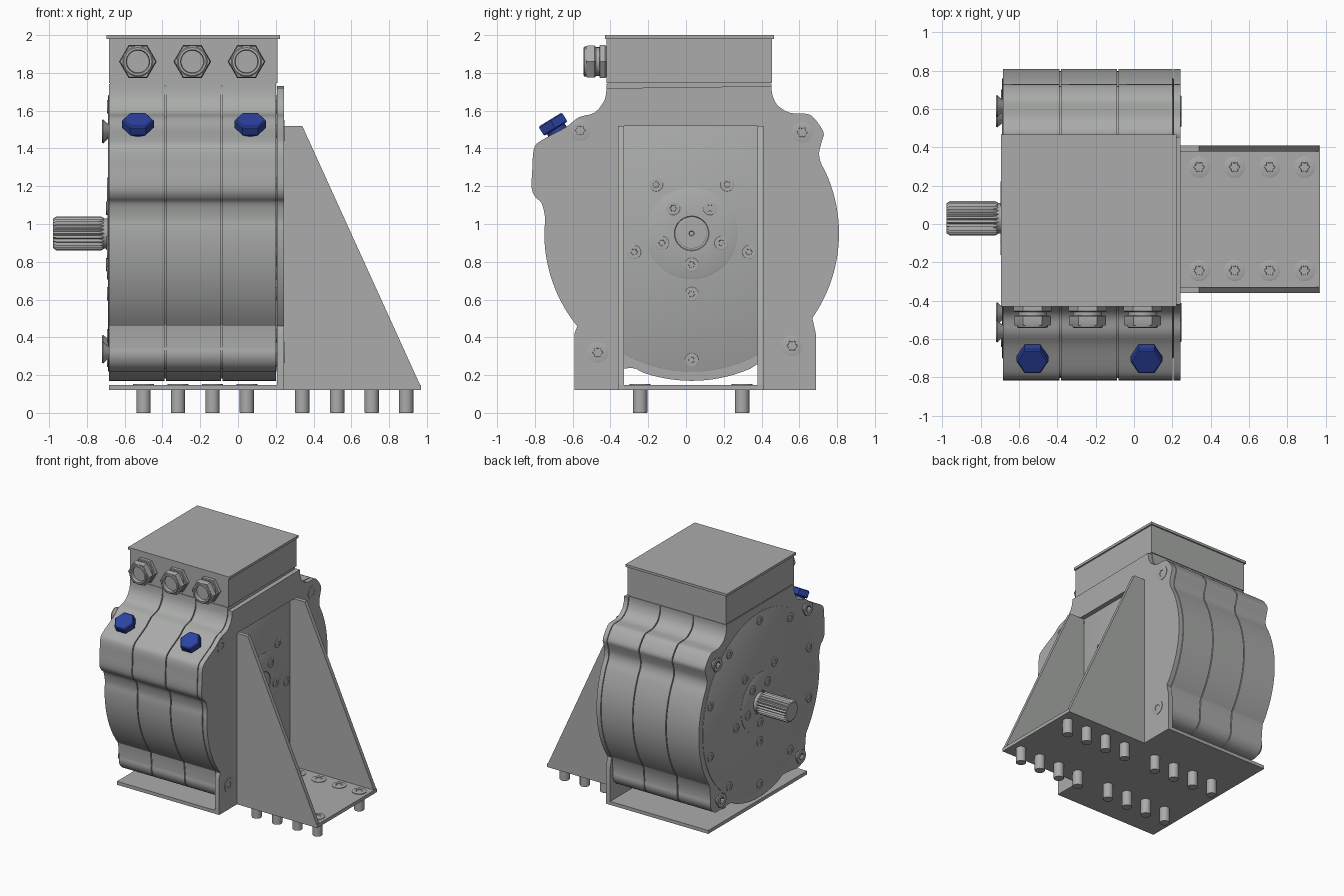
import bpy, bmesh, math
from mathutils import Vector

cube = bpy.data.objects.get("Cube")
if cube:
    bpy.data.objects.remove(cube)


def material(name, rgb):
    m = bpy.data.materials.new(name)
    m.use_nodes = True
    m.diffuse_color = (*rgb, 1)
    bsdf = m.node_tree.nodes["Principled BSDF"]
    bsdf.inputs["Base Color"].default_value = (*rgb, 1)
    bsdf.inputs["Roughness"].default_value = 0.6
    return m


GREY = material("machine grey", (0.40, 0.41, 0.40))
BLUE = material("plug blue", (0.025, 0.055, 0.36))


def finish(name, bm, mat):
    """Turn a bmesh into an object, smooth except at sharp edges."""
    bmesh.ops.recalc_face_normals(bm, faces=bm.faces)
    for f in bm.faces:
        f.smooth = True
    for e in bm.edges:
        e.smooth = e.calc_face_angle(0) < math.radians(30)
    me = bpy.data.meshes.new(name)
    bm.to_mesh(me)
    bm.free()
    me.materials.append(mat)
    ob = bpy.data.objects.new(name, me)
    bpy.context.collection.objects.link(ob)
    return ob


def extrude(name, pts, lo, hi, axis="x", mat=GREY):
    """Prism from a flat profile: (y, z) along x, or (x, z) along y."""
    bm = bmesh.new()

    def place(p, d):
        return (d, p[0], p[1]) if axis == "x" else (p[0], d, p[1])
    a = [bm.verts.new(place(p, lo)) for p in pts]
    b = [bm.verts.new(place(p, hi)) for p in pts]
    bm.faces.new(a)
    bm.faces.new(b)
    for i in range(len(a)):
        j = (i + 1) % len(a)
        bm.faces.new((a[i], a[j], b[j], b[i]))
    return finish(name, bm, mat)


def box(name, x, y, z):
    return extrude(name, [(y[0], z[0]), (y[1], z[0]), (y[1], z[1]), (y[0], z[1])], *x)


def lathe(name, rings, origin, axis, seg=32, mat=GREY):
    """Stack rings (radius, height, lobe count, lobe depth) along an axis."""
    bm = bmesh.new()
    w = Vector(axis).normalized()
    u = Vector((0, 1, 0)) if abs(w.x) > 0.5 else Vector((1, 0, 0))
    v = w.cross(u)
    loops = []
    for r, h, *lobe in rings:
        n, depth = lobe or (0, 0)
        loop = []
        for i in range(seg):
            t = math.tau * i / seg
            q = r + depth * math.cos(n * t)
            loop.append(bm.verts.new(Vector(origin) + w * h + (u * math.cos(t) + v * math.sin(t)) * q))
        loops.append(loop)
    for a, b in zip(loops, loops[1:]):
        for i in range(seg):
            j = (i + 1) % seg
            bm.faces.new((a[i], a[j], b[j], b[i]))
    bm.faces.new(loops[0])
    bm.faces.new(loops[-1])
    return finish(name, bm, mat)


def screw(name, origin, axis, r, h, base=None):
    """Round head with a six-lobed socket."""
    lathe(name, [(base or r, 0), (r, h * 0.8), (r * 0.95, h), (r * 0.45, h, 6, r * 0.07),
                 (r * 0.42, h * 0.3, 6, r * 0.07)], origin, axis, 24)


def arc(cy, cz, r, a, b, n):
    ts = [math.radians(a + (b - a) * i / n) for i in range(n + 1)]
    return [(cy + r * math.cos(t), cz + r * math.sin(t)) for t in ts]


def spline(pts, closed=False, sub=3):
    """Smooth curve through the given points."""
    n, out = len(pts), []
    for i in range(n if closed else n - 1):
        p = [Vector(pts[k % n] if closed else pts[min(max(k, 0), n - 1)]) for k in range(i - 1, i + 3)]
        for s in range(sub):
            t = s / sub
            c = 0.5 * (2 * p[1] + (p[2] - p[0]) * t + (2 * p[0] - 5 * p[1] + 4 * p[2] - p[3]) * t * t
                       + (3 * p[1] - p[0] - 3 * p[2] + p[3]) * t ** 3)
            out.append((c.x, c.y))
    return out if closed else out + [tuple(pts[-1])]


# Housing outline, seen along the shaft
CY, CZ, R = 0.03, 0.95, 0.78
X0, X1 = -0.683, 0.2
BOSSES = [(-0.56, 1.495), (0.615, 1.485), (-0.467, 0.32), (0.562, 0.355)]
right_side = arc(CY, CZ, R, -35, 29, 14) + [
    (0.705, 1.38), (0.72, 1.44), (0.727, 1.49), (0.665, 1.573), (0.61, 1.585),
    (0.546, 1.59), (0.483, 1.63), (0.456, 1.69), (0.453, 1.74)]
left_side = [
    (-0.42, 1.74), (-0.43, 1.66), (-0.483, 1.59), (-0.567, 1.565), (-0.64, 1.51),
    (-0.77, 1.44), (-0.806, 1.395), (-0.813, 1.3), (-0.817, 1.19), (-0.795, 1.14),
    (-0.764, 1.11)] + arc(CY, CZ, R, 174, 219, 10)
upper = spline(right_side) + spline(left_side)
lower = spline(arc(*BOSSES[2], 0.1, 165, 285, 6) + arc(CY, CZ, R, 246, 298, 12)
               + arc(*BOSSES[3], 0.1, -105, 15, 6))
housing = upper + lower

# Housing in three slices over a slightly smaller core
cuts = [X0, -0.386, -0.085, X1]
for i, part in enumerate(("shaft_end", "middle", "bracket_end")):
    extrude("housing_" + part, housing, cuts[i] + 0.004 * (i > 0), cuts[i + 1] - 0.004 * (i < 2))
core = [(CY + (y - CY) * 0.985, CZ + (z - CZ) * 0.985) for y, z in housing]
extrude("housing_core", core, X0 + 0.05, X1 - 0.05)

# End covers, hubs and their screws
for side, x, d in (("front", X0, -1), ("rear", X1, 1)):
    axis = (d, 0, 0)
    lathe(side + "_cover", [(0.732, 0), (0.732, 0.003), (0.728, 0.005)], (x, CY, CZ), axis, 96)
    lathe(side + "_hub", [(0.242, 0), (0.242, 0.007), (0.238, 0.009), (0.092, 0.009), (0.088, 0.004)],
          (x, CY, CZ), axis, 64)
    for count, radius, lift in ((10, 0.67, 0.005), (5, 0.32, 0.005), (5, 0.165, 0.009)):
        for k in range(count):
            t = math.tau * k / count - math.pi / 2
            screw(side + "_cover_screw", (x + d * lift, CY + radius * math.cos(t), CZ + radius * math.sin(t)),
                  axis, 0.036, 0.006)

# Splined shaft and its plain rear end
lathe("shaft_collar", [(0.08, 0), (0.08, 0.05)], (X0, CY, CZ), (-1, 0, 0))
lathe("splined_shaft", [(0.076, 0.025, 24, 0.004), (0.083, 0.04, 24, 0.006), (0.083, 0.28, 24, 0.006),
                        (0.074, 0.297, 24, 0.003)], (X0, CY, CZ), (-1, 0, 0), 96)
lathe("shaft_rear_end", [(0.08, 0), (0.08, 0.008), (0.077, 0.01), (0.014, 0.01), (0.01, 0.003)],
      (X1, CY, CZ), (1, 0, 0))

# Corner screws through the housing
for y, z in BOSSES:
    screw("corner_screw", (X0, y, z), (-1, 0, 0), 0.058, 0.038, 0.03)
    screw("bracket_screw", (0.243, y, z), (1, 0, 0), 0.055, 0.004)

# Mounting bracket: upright plate with a tall window, gussets and foot
extrude("bracket_plate", [(y, min(z, 1.73)) for y, z in upper if z < 1.735 or y in (0.453, -0.42)] + [
    (-0.59, 0.42), (-0.59, 0.12), (-0.33, 0.12), (-0.33, 1.52),
    (0.378, 1.52), (0.378, 0.12), (0.687, 0.12), (0.687, 0.42)], 0.206, 0.243)
for name, y in (("right_gusset", -0.36), ("left_gusset", 0.378)):
    extrude(name, [(0.24, 0.12), (0.97, 0.12), (0.97, 0.135), (0.34, 1.52), (0.24, 1.52)],
            y, y + 0.032, "y")
box("base_under_housing", (X0, 0.243), (-0.59, 0.687), (0.12, 0.148))
box("base_foot", (0.243, 0.97), (-0.36, 0.41), (0.12, 0.148))

# Foot bolts
for x in (-0.5, -0.318, -0.135, 0.047, 0.34, 0.525, 0.708, 0.89):
    for y in (-0.243, 0.297):
        lathe("foot_bolt", [(0.036, 0), (0.038, 0.003), (0.038, 0.13)], (x, y, 0), (0, 0, 1), 24)
        screw("foot_bolt_head", (x, y, 0.148), (0, 0, 1), 0.055, 0.006)

# Terminal box and lid
box("terminal_box", (X0, 0.21), (-0.422, 0.455), (1.747, 1.98))
box("terminal_box_seat", (X0 + 0.006, X1), (-0.415, 0.448), (1.73, 1.75))
box("terminal_box_lid", (-0.695, 0.222), (-0.43, 0.466), (1.98, 2.0))

# Cable glands
for x in (-0.53, -0.242, 0.045):
    at, out = (x, -0.422, 1.86), (0, -1, 0)
    lathe("gland_base_nut", [(0.094, 0), (0.1, 0.006), (0.1, 0.032), (0.094, 0.037)], at, out, 6)
    lathe("gland_neck", [(0.076, 0.03), (0.076, 0.065)], at, out)
    lathe("gland_cap_nut", [(0.09, 0.055), (0.097, 0.062), (0.097, 0.1), (0.093, 0.108), (0.072, 0.108),
                            (0.072, 0.09)], at, out, 6)
    lathe("gland_ring", [(0.08, 0.09), (0.08, 0.115), (0.074, 0.12), (0.062, 0.12), (0.058, 0.075)], at, out)

# Blue hexagonal plugs on the sloping shoulder
for x in (-0.53, 0.065):
    lathe("hex_plug", [(0.078, -0.03), (0.084, -0.024), (0.084, 0.02), (0.076, 0.027)],
          (x, -0.705, 1.53), (0, -0.52, 0.85), 6, BLUE)
    lathe("hex_plug_stem", [(0.055, -0.1), (0.055, 0)], (x, -0.705, 1.53), (0, -0.52, 0.85), 24, BLUE)
